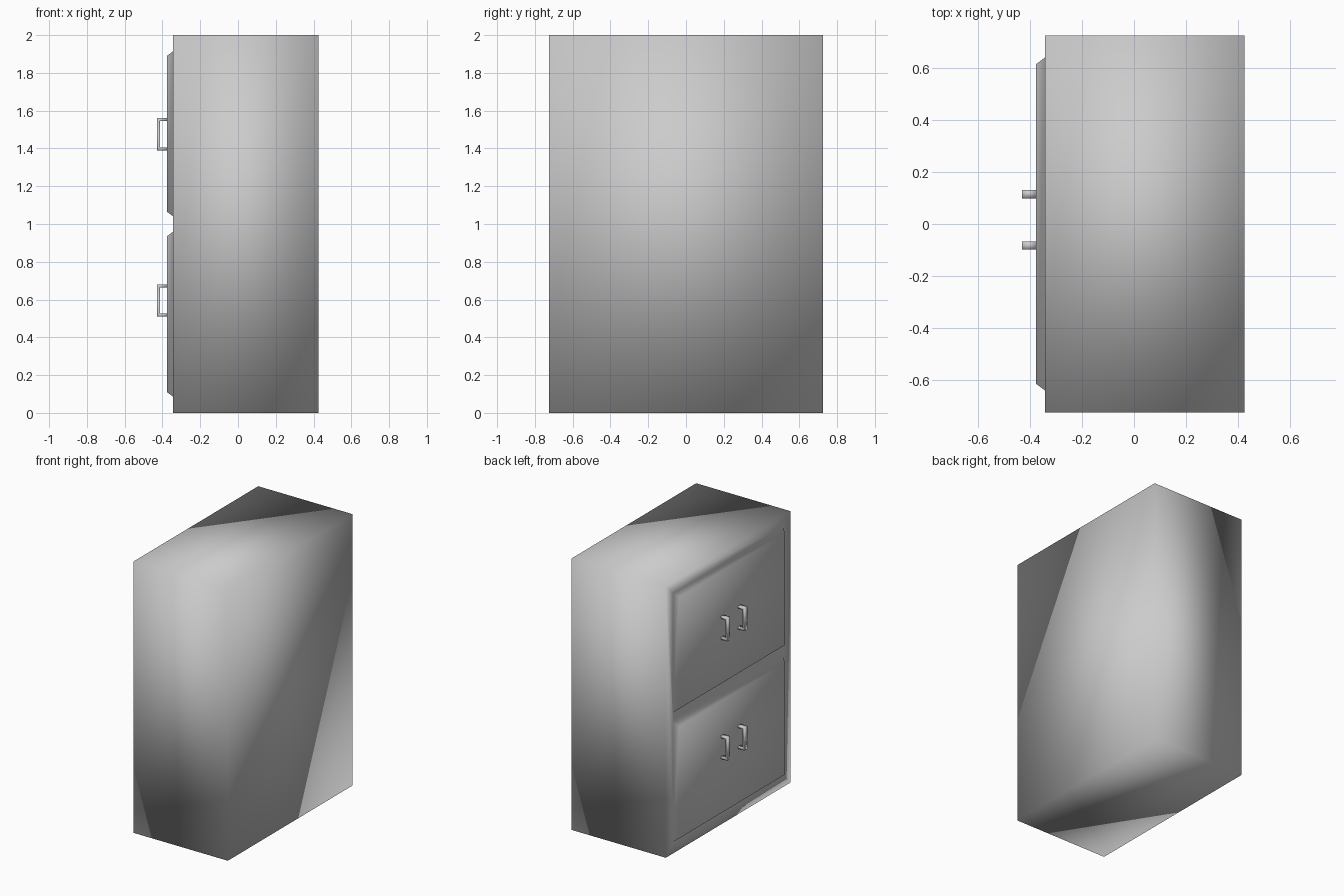
import bpy, bmesh

if "Cube" in bpy.data.objects:
    bpy.data.objects.remove(bpy.data.objects["Cube"])

X0, X1, Y, H = -0.343, 0.425, 0.725, 2.0     # cabinet body extents
XP = -0.376                                 # raised drawer front plane


def finish(name, bm):
    bmesh.ops.recalc_face_normals(bm, faces=bm.faces[:])
    mesh = bpy.data.meshes.new(name)
    bm.to_mesh(mesh)
    bm.free()
    for p in mesh.polygons:
        p.use_smooth = True                 # soft shading across all edges
    obj = bpy.data.objects.new(name, mesh)
    bpy.context.collection.objects.link(obj)
    return obj


def ring(bm, x, y, z0, z1):
    return [bm.verts.new((x, a, b)) for a, b in ((-y, z0), (y, z0), (y, z1), (-y, z1))]


def bridge(bm, a, b):
    for i in range(4):
        j = (i + 1) % 4
        bm.faces.new((a[i], a[j], b[j], b[i]))


# Cabinet body with two chamfered drawer fronts raised from its face
bm = bmesh.new()
front, back = ring(bm, X0, Y, 0, H), ring(bm, X1, Y, 0, H)
bridge(bm, front, back)
bm.faces.new(back)
bases = []
for z0, z1 in ((0.085, 0.96), (1.04, 1.915)):
    base = ring(bm, X0, 0.64, z0, z1)
    top = ring(bm, XP, 0.615, z0 + 0.025, z1 - 0.025)
    bridge(bm, base, top)
    bm.faces.new(top)
    bases.append(base)
lo, up = bases
for quad in ((front[0], front[1], lo[1], lo[0]),
             (lo[3], lo[2], up[1], up[0]),
             (up[3], up[2], front[2], front[3])):
    bm.faces.new(quad)
# side strips of the face frame
for s in (0, 1):
    t = 3 - s
    bm.faces.new((front[s], lo[s], lo[t], up[s], up[t], front[t]))
finish("cabinet_body", bm)


# Square C-shaped pull handle: flat bar swept across y
def handle(name, y, z):
    h, t, xo, w = 0.085, 0.016, -0.43, 0.016
    outer = [(XP, -h), (xo, -h), (xo, h), (XP, h)]
    inner = [(XP, t - h), (xo + t, t - h), (xo + t, h - t), (XP, h - t)]
    bm = bmesh.new()
    rings = [[bm.verts.new((px, y + sy * w, z + pz)) for sy, (px, pz) in
              ((-1, o), (1, o), (1, i), (-1, i))] for o, i in zip(outer, inner)]
    for a, b in zip(rings, rings[1:]):
        bridge(bm, a, b)
    bm.faces.new(rings[0])
    bm.faces.new(rings[-1])
    finish(name, bm)


for row, z in (("lower", 0.595), ("upper", 1.475)):
    for side, y in (("left", 0.115), ("right", -0.083)):
        handle(f"{row}_{side}_handle", y, z)
